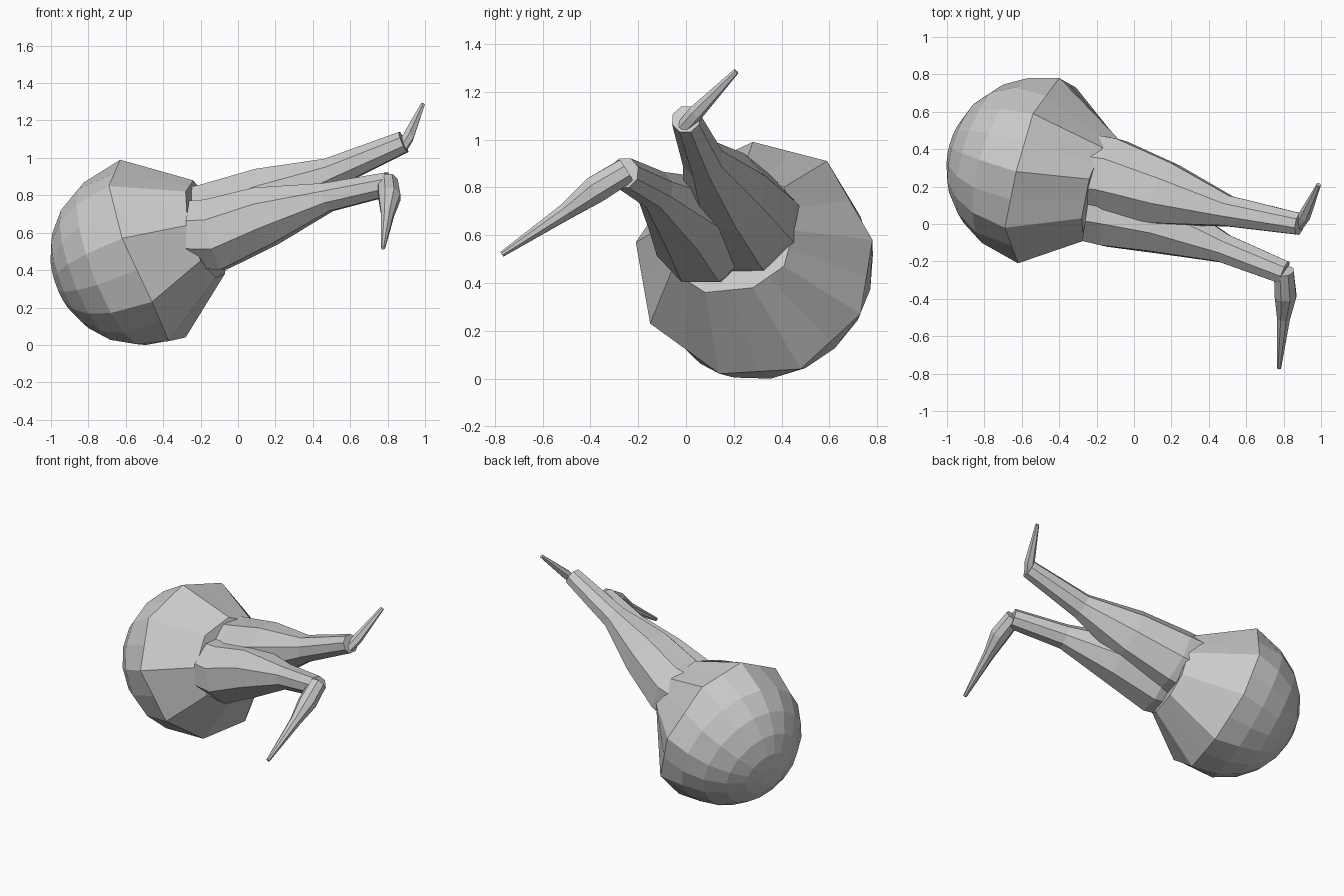
import bpy, bmesh, math
from mathutils import Vector

if "Cube" in bpy.data.objects:
    bpy.data.objects.remove(bpy.data.objects["Cube"])


def loft(name, rings):
    """Skin equal-sized rings of points, cap both ends, flat shaded."""
    bm = bmesh.new()
    vr = [[bm.verts.new(p) for p in r] for r in rings]
    n = len(vr[0])
    for a, b in zip(vr, vr[1:]):
        for i in range(n):
            j = (i + 1) % n
            bm.faces.new((a[i], a[j], b[j], b[i]))
    bm.faces.new(vr[0][::-1])
    bm.faces.new(vr[-1])
    bmesh.ops.recalc_face_normals(bm, faces=bm.faces)
    me = bpy.data.meshes.new(name)
    bm.to_mesh(me)
    bm.free()
    ob = bpy.data.objects.new(name, me)
    bpy.context.collection.objects.link(ob)
    return ob


def tube(name, path, sides=8):
    """Tapered limb through (x, y, z, radius) stations."""
    pts = [Vector(p[:3]) for p in path]
    rings = []
    for i, p in enumerate(pts):
        t = (pts[min(i + 1, len(pts) - 1)] - pts[max(i - 1, 0)]).normalized()
        up = Vector((0, 0, 1))
        u = (up - t * up.dot(t)).normalized()
        v = t.cross(u)
        r = path[i][3]
        ang = [2 * math.pi * (k + 0.5) / sides for k in range(sides)]
        rings.append([p + (u * math.cos(a) + v * math.sin(a)) * r * 1.04 for a in ang])
    return loft(name, rings)


def with_midpoints(ring):
    out = []
    for i, p in enumerate(ring):
        out += [p, (p + ring[(i + 1) % len(ring)]) / 2]
    return out


# Body: nine-sided rim, narrowing forward to a collar, domed at the back
centre = Vector((-0.51, 0.29, 0.49))
axis = Vector((0.9, -0.27, 0.34)).normalized()
rim = with_midpoints([Vector(p) for p in (
    (-0.63, 0.28, 0.99), (-0.54, 0.59, 0.91), (-0.40, 0.78, 0.58),
    (-0.31, 0.73, 0.27), (-0.28, 0.48, 0.04), (-0.37, 0.14, 0.02),
    (-0.46, -0.15, 0.23), (-0.62, -0.21, 0.57), (-0.69, -0.02, 0.85))])
collar = with_midpoints([Vector(p) for p in (
    (-0.24, 0.24, 0.88), (-0.17, 0.41, 0.80), (-0.08, 0.45, 0.62),
    (-0.06, 0.41, 0.47), (-0.07, 0.28, 0.38), (-0.12, 0.08, 0.36),
    (-0.20, -0.06, 0.45), (-0.27, -0.09, 0.64), (-0.28, 0.03, 0.82))])
rings = [collar, rim]
for deg in (20, 38, 55, 70, 82):
    a = math.radians(deg)
    ring = []
    for p in rim:
        d = p - centre
        d = (d - axis * d.dot(axis)).normalized()
        ring.append(centre + (d * math.cos(a) - axis * math.sin(a)) * 0.495)
    rings.append(ring)
loft("body", rings)

# Upper limbs
tube("upper_limb_back", [(-0.25, 0.27, 0.63, 0.22), (-0.12, 0.25, 0.66, 0.215),
                         (0.17, 0.16, 0.785, 0.175), (0.5, 0.07, 0.92, 0.085),
                         (0.885, 0.0, 1.085, 0.06)])
tube("upper_limb_front", [(-0.25, 0.09, 0.59, 0.19), (-0.12, 0.07, 0.59, 0.20),
                          (0.15, 0.0, 0.69, 0.165), (0.48, -0.13, 0.79, 0.08),
                          (0.805, -0.26, 0.86, 0.065)])

# Lower limbs
tube("lower_limb_back", [(0.875, -0.01, 1.05, 0.03), (0.91, 0.04, 1.11, 0.032),
                         (0.988, 0.21, 1.285, 0.012)], 6)
tube("lower_limb_front", [(0.80, -0.25, 0.87, 0.055), (0.81, -0.38, 0.79, 0.06),
                          (0.80, -0.50, 0.70, 0.036), (0.775, -0.77, 0.52, 0.012)])
